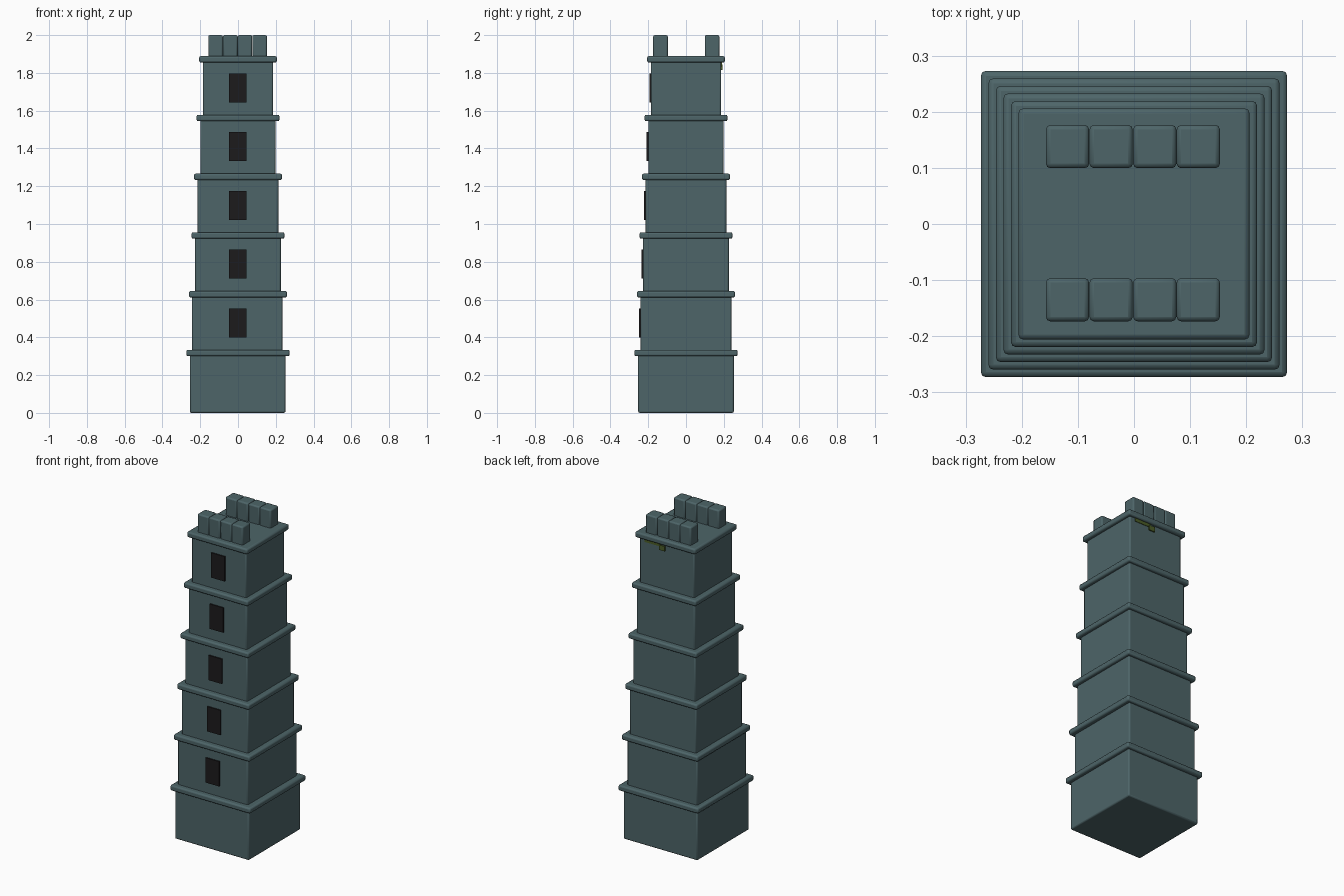
import bpy, math

if "Cube" in bpy.data.objects:
    bpy.data.objects.remove(bpy.data.objects["Cube"])


def material(name, rgb):
    m = bpy.data.materials.new(name)
    m.diffuse_color = (*rgb, 1)
    m.use_nodes = True
    m.node_tree.nodes["Principled BSDF"].inputs["Base Color"].default_value = m.diffuse_color
    return m


STONE = material("stone", (0.075, 0.13, 0.14))
DARK = material("dark_opening", (0.012, 0.011, 0.012))
MOSS = material("moss", (0.07, 0.11, 0.02))


def box(name, lo, hi, mat, bevel=0.0, rot=0.0):
    """Box between two corners with an optional rounded edge."""
    centre = [(a + b) / 2 for a, b in zip(lo, hi)]
    bpy.ops.mesh.primitive_cube_add(size=1, location=centre)
    ob = bpy.context.object
    ob.name = name
    ob.scale = [b - a for a, b in zip(lo, hi)]
    bpy.ops.object.transform_apply(location=False, rotation=False, scale=True)
    ob.rotation_euler.z = math.radians(rot)
    ob.data.materials.append(mat)
    if bevel:
        mod = ob.modifiers.new("bevel", 'BEVEL')
        mod.width = bevel
        mod.segments = 2
        bpy.ops.object.shade_smooth_by_angle(angle=math.radians(40))
    return ob


STEP = 0.311
TIERS = 6
for i in range(TIERS):
    top = 0.334 + i * STEP
    bottom = 0.0 if i == 0 else top - STEP - 0.01
    w = 0.253 - 0.0133 * i
    c = 0.273 - 0.0134 * i
    dx = -0.005 if i == 1 else -0.002 if i == 0 else 0.0
    # storey block
    box(f"storey_{i + 1}", (-w + dx, -w, bottom), (w + dx, w, top - 0.01), STONE, 0.008)
    # projecting ledge
    box(f"ledge_{i + 1}", (-c, -c, top - 0.034), (c, c, top), STONE, 0.009)
    # front window panel
    if i:
        box(f"window_{i}", (-0.048, -w - 0.008, top - 0.245),
            (0.044, -w + 0.02, top - 0.092), DARK)

# battlements along the front and back edges
for side, y in (("front", -0.135), ("back", 0.138)):
    for k in range(4):
        x = -0.1185 + k * 0.0777
        box(f"battlement_{side}_{k + 1}", (x - 0.0385, y - 0.0385, 1.88),
            (x + 0.0385, y + 0.0385, 2.0), STONE, 0.008)

# moss hanging under the top ledge at the back
box("moss_strip", (0.04, 0.17, 1.835), (0.15, 0.19, 1.858), MOSS)
box("moss_drip", (0.01, 0.17, 1.815), (0.05, 0.194, 1.845), MOSS)
